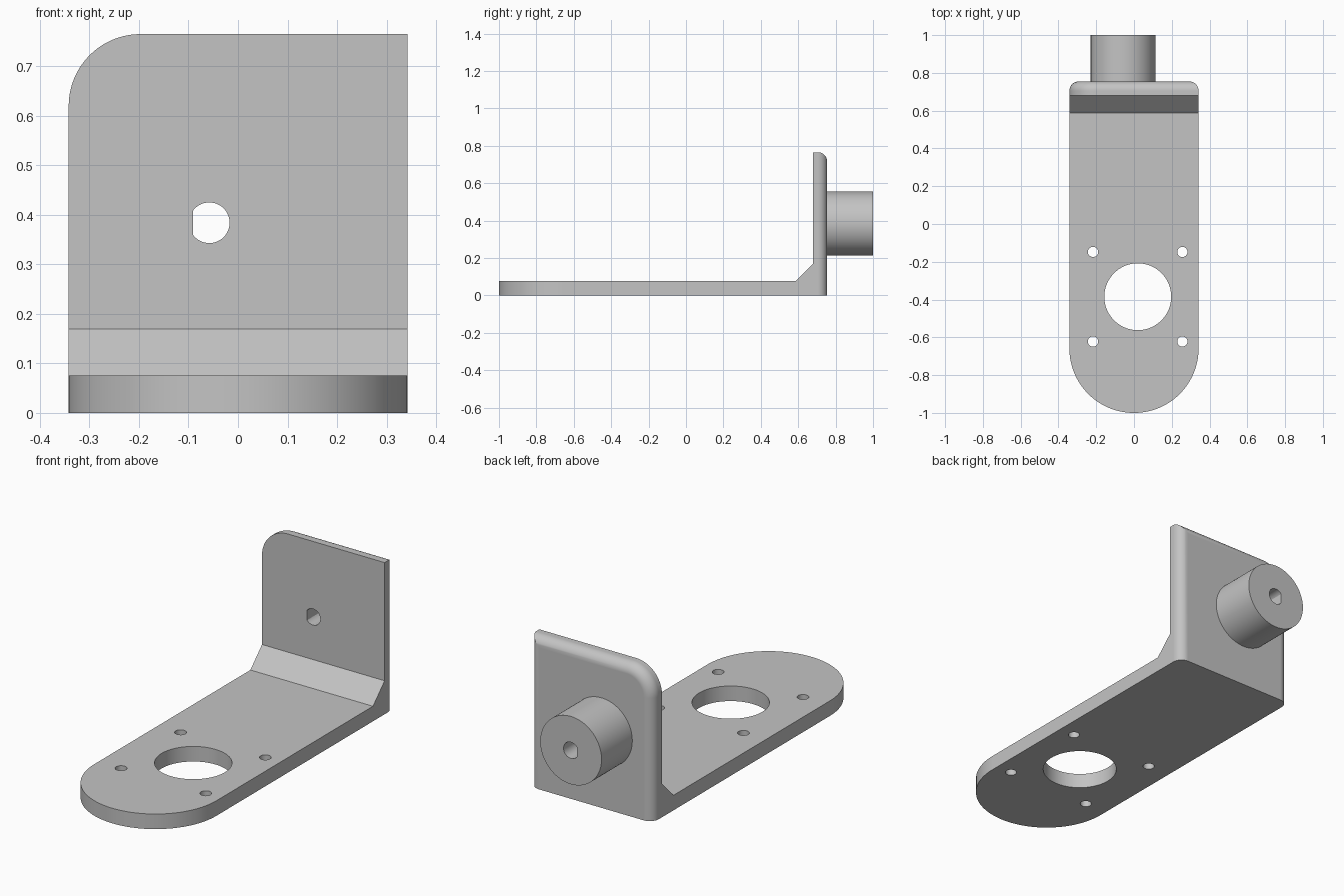
import bpy, bmesh, math
from mathutils import Matrix

cube = bpy.data.objects.get("Cube")
if cube:
    bpy.data.objects.remove(cube, do_unlink=True)

HALF_W, BACK, TOP = 0.342, 0.755, 0.765
SHAFT_X, SHAFT_Z = -0.058, 0.384

grey = bpy.data.materials.new("light grey")
grey.use_nodes = True
colour = (0.55, 0.55, 0.55, 1)
grey.diffuse_color = colour
grey.node_tree.nodes["Principled BSDF"].inputs["Base Color"].default_value = colour


def make_object(name, bm):
    bmesh.ops.recalc_face_normals(bm, faces=bm.faces)
    mesh = bpy.data.meshes.new(name)
    bm.to_mesh(mesh)
    bm.free()
    mesh.materials.append(grey)
    obj = bpy.data.objects.new(name, mesh)
    bpy.context.collection.objects.link(obj)
    return obj


def cylinder(name, centre, radius, depth, along_y=False, flat_x=None):
    bm = bmesh.new()
    turn = Matrix.Rotation(math.pi / 2, 4, 'X') if along_y else Matrix()
    bmesh.ops.create_cone(bm, cap_ends=True, segments=96, radius1=radius, radius2=radius,
                          depth=depth, matrix=Matrix.Translation(centre) @ turn)
    if flat_x is not None:
        for v in bm.verts:
            v.co.x = max(v.co.x, flat_x)
    return make_object(name, bm)


def round_edges(bm, radius, segments, rule):
    edges = [e for e in bm.edges if rule(*[v.co for v in e.verts])]
    bmesh.ops.bevel(bm, geom=edges, offset=radius, segments=segments, profile=0.5,
                    affect='EDGES', clamp_overlap=False)


def near(a, b):
    return abs(a - b) < 1e-4


def combine(target, other, operation):
    mod = target.modifiers.new(operation, 'BOOLEAN')
    mod.operation, mod.object, mod.solver = operation, other, 'EXACT'
    bpy.context.view_layer.objects.active = target
    bpy.ops.object.modifier_apply(modifier=mod.name)
    bpy.data.objects.remove(other, do_unlink=True)


# Bracket body: side profile with inner chamfer, swept across the width
profile = [(-1, 0), (BACK, 0), (BACK, TOP), (0.68, TOP), (0.68, 0.169), (0.587, 0.076), (-1, 0.076)]
bm = bmesh.new()
face = bm.faces.new([bm.verts.new((-HALF_W, y, z)) for y, z in profile])
swept = bmesh.ops.extrude_face_region(bm, geom=[face])
bmesh.ops.translate(bm, vec=(2 * HALF_W, 0, 0),
                    verts=[g for g in swept["geom"] if isinstance(g, bmesh.types.BMVert)])
bmesh.ops.recalc_face_normals(bm, faces=bm.faces)

# Round nose, one rounded top corner, then the softened back rim
round_edges(bm, HALF_W - 0.0005, 48,
            lambda a, b: near(a.y, -1) and near(b.y, -1) and near(a.x, b.x))
round_edges(bm, 0.145, 24,
            lambda a, b: near(a.z, TOP) and near(b.z, TOP) and near(a.x, -HALF_W) and near(b.x, -HALF_W))
round_edges(bm, 0.05, 12,
            lambda a, b: near(a.y, BACK) and near(b.y, BACK) and max(a.z, b.z) > 0.01)
bracket = make_object("bracket", bm)

# Rear boss
boss = cylinder("boss", (SHAFT_X, 0.86, SHAFT_Z), 0.171, 0.28, along_y=True)
combine(bracket, boss, 'UNION')

# D-shaped shaft bore, large round opening and four screw holes
cutters = [cylinder("shaft_bore", (SHAFT_X, 0.85, SHAFT_Z), 0.041, 0.6, True, flat_x=-0.091),
           cylinder("large_opening", (0.02, -0.385, 0.04), 0.177, 0.3)]
for x in (-0.217, 0.256):
    for y in (-0.148, -0.622):
        cutters.append(cylinder("screw_hole", (x, y, 0.04), 0.027, 0.3))
for cutter in cutters:
    combine(bracket, cutter, 'DIFFERENCE')

# Smooth curves, crisp edges
bpy.ops.object.select_all(action='DESELECT')
bracket.select_set(True)
bpy.context.view_layer.objects.active = bracket
bpy.ops.object.shade_smooth_by_angle(angle=math.radians(25))
weighted = bracket.modifiers.new("clean normals", 'WEIGHTED_NORMAL')
weighted.keep_sharp = True
